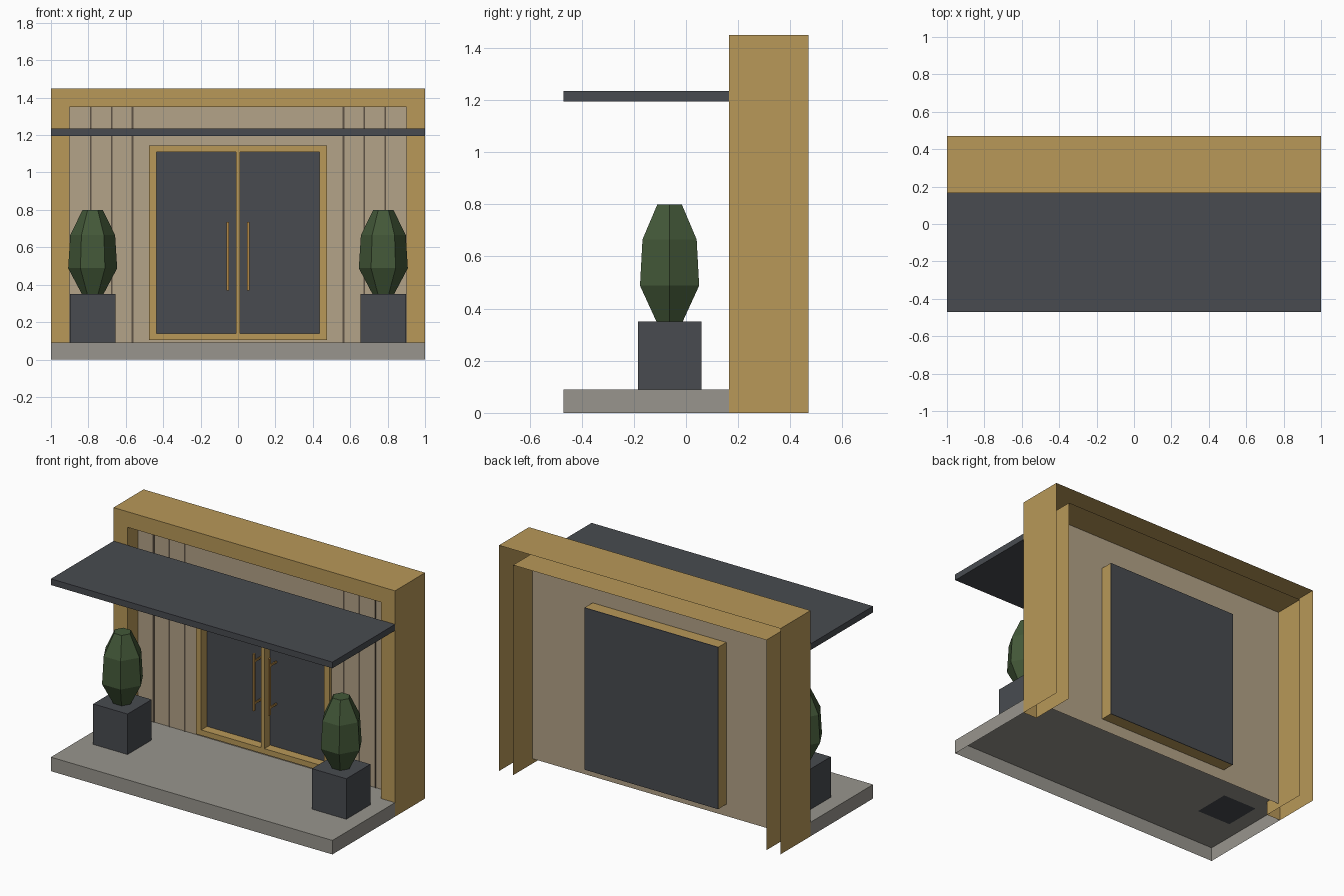
import bpy
import bmesh
from math import cos, sin, pi

cube = bpy.data.objects.get("Cube")
if cube:
    bpy.data.objects.remove(cube, do_unlink=True)


def material(name, hex_code):
    channels = [int(hex_code[i:i + 2], 16) / 255 for i in range(0, 6, 2)]
    linear = [((c + 0.055) / 1.055) ** 2.4 for c in channels] + [1]
    mat = bpy.data.materials.new(name)
    mat.use_nodes = True
    mat.diffuse_color = linear
    shader = next(n for n in mat.node_tree.nodes if n.type == 'BSDF_PRINCIPLED')
    shader.inputs["Base Color"].default_value = linear
    shader.inputs["Roughness"].default_value = 0.8
    return mat


GOLD = material("warm_gold", "b89858")
BEIGE = material("beige_panel", "b3a388")
CHARCOAL = material("charcoal", "484b50")
STONE = material("grey_stone", "98958d")
GREEN = material("leaf_green", "435838")
GROOVE = material("dark_groove", "5f5346")
BRONZE = material("bronze_handle", "b38846")


def finish(bm, name, mat):
    mesh = bpy.data.meshes.new(name)
    bm.to_mesh(mesh)
    bm.free()
    mesh.materials.append(mat)
    obj = bpy.data.objects.new(name, mesh)
    bpy.context.collection.objects.link(obj)
    return obj


def add_box(bm, xs, ys, zs):
    v = [bm.verts.new((x, y, z)) for x in xs for y in ys for z in zs]
    for ids in ((0, 1, 3, 2), (4, 6, 7, 5), (0, 4, 5, 1),
                (2, 3, 7, 6), (0, 2, 6, 4), (1, 5, 7, 3)):
        bm.faces.new([v[i] for i in ids])


def boxes(name, mat, *specs):
    bm = bmesh.new()
    for spec in specs:
        add_box(bm, *spec)
    bmesh.ops.recalc_face_normals(bm, faces=bm.faces)
    return finish(bm, name, mat)


def quad(bm, *points):
    bm.faces.new([bm.verts.new(p) for p in points])


FRONT, BACK, WALL, EDGE = 0.165, 0.47, 0.27, -0.47

# Portal surround: a front band with outer and inner skins, open at the back
bm = bmesh.new()
outer = [(-1, 0), (-1, 1.45), (1, 1.45), (1, 0)]
inner = [(-0.9, 0), (-0.9, 1.35), (0.9, 1.35), (0.9, 0)]
rows = [[bm.verts.new((x, y, z)) for x, z in path]
        for path, y in ((outer, BACK), (outer, FRONT), (inner, FRONT), (inner, BACK))]
for a, b in zip(rows, rows[1:]):
    for i in range(3):
        bm.faces.new((a[i], a[i + 1], b[i + 1], b[i]))
bmesh.ops.recalc_face_normals(bm, faces=bm.faces)
finish(bm, "portal_surround", GOLD)

# Wall sheet with the doorway left open
bm = bmesh.new()
rims = [[bm.verts.new((x, WALL, z)) for x, z in
         ((-w, low), (w, low), (w, high), (-w, high))]
        for w, low, high in ((0.9, 0.03, 1.35), (0.46, 0.12, 1.13))]
for i in range(4):
    j = (i + 1) % 4
    bm.faces.new((rims[0][i], rims[0][j], rims[1][j], rims[1][i]))
finish(bm, "back_wall", BEIGE)

# Vertical panel joints
boxes("wall_grooves", GROOVE,
      *[((s * x - 0.005, s * x + 0.005), (WALL - 0.004, WALL - 0.001), (0.09, 1.35))
        for s in (-1, 1) for x in (0.565, 0.675, 0.787)])

# Entrance step, a shell without an underside
bm = bmesh.new()
TOP = 0.09
quad(bm, (-1, EDGE, TOP), (1, EDGE, TOP), (1, FRONT, TOP), (-1, FRONT, TOP))
quad(bm, (-0.9, FRONT, TOP), (0.9, FRONT, TOP), (0.9, WALL, TOP), (-0.9, WALL, TOP))
quad(bm, (-1, EDGE, 0), (1, EDGE, 0), (1, EDGE, TOP), (-1, EDGE, TOP))
quad(bm, (1, EDGE, 0), (1, FRONT, 0), (1, FRONT, TOP), (1, EDGE, TOP))
quad(bm, (-1, FRONT, 0), (-1, EDGE, 0), (-1, EDGE, TOP), (-1, FRONT, TOP))
bmesh.ops.remove_doubles(bm, verts=bm.verts, dist=0.0001)
finish(bm, "entrance_step", STONE)

# Canopy
boxes("canopy", CHARCOAL, ((-1, 1), (EDGE, FRONT), (1.195, 1.235)))

# Door frame with central mullion
DEPTH = (0.25, 0.348)
boxes("door_frame", GOLD,
      ((-0.475, -0.437), DEPTH, (0.105, 1.145)),
      ((0.437, 0.475), DEPTH, (0.105, 1.145)),
      ((-0.437, 0.437), DEPTH, (1.11, 1.145)),
      ((-0.437, 0.437), DEPTH, (0.105, 0.14)),
      ((-0.012, 0.012), DEPTH, (0.14, 1.11)))

# Door leaves, rear plate and pull handles
for side, s in (("left", 1), ("right", -1)):
    xs = sorted((s * 0.012, s * 0.437))
    boxes(side + "_door_leaf", CHARCOAL, (xs, (0.31, 0.347), (0.14, 1.11)))
    boxes(side + "_door_handle", BRONZE,
          ((s * 0.055 - 0.006, s * 0.055 + 0.006), (0.232, 0.25), (0.37, 0.735)),
          *[((s * 0.055 - 0.004, s * 0.055 + 0.004), (0.25, 0.31), (z, z + 0.012))
            for z in (0.41, 0.68)])
boxes("door_rear_plate", CHARCOAL, ((-0.475, 0.475), (0.348, 0.352), (0.105, 1.145)))

# Planters with faceted shrubs
SIDES, CENTRE_Y = 6, -0.063
for side, s in (("left", 1), ("right", -1)):
    cx = s * 0.777
    boxes(side + "_planter", CHARCOAL,
          ((cx - 0.122, cx + 0.122), (CENTRE_Y - 0.122, CENTRE_Y + 0.122), (TOP, 0.35)))
    bm = bmesh.new()
    rings = [[bm.verts.new((cx + r * cos(2 * pi * k / SIDES),
                            CENTRE_Y + r * sin(2 * pi * k / SIDES), z))
              for k in range(SIDES)]
             for r, z in ((0.058, 0.35), (0.131, 0.488), (0.12, 0.665), (0.054, 0.8))]
    for a, b in zip(rings, rings[1:]):
        for k in range(SIDES):
            n = (k + 1) % SIDES
            bm.faces.new((a[k], a[n], b[n], b[k]))
    bm.faces.new(rings[-1])
    bm.faces.new(rings[0][::-1])
    finish(bm, side + "_shrub", GREEN)
